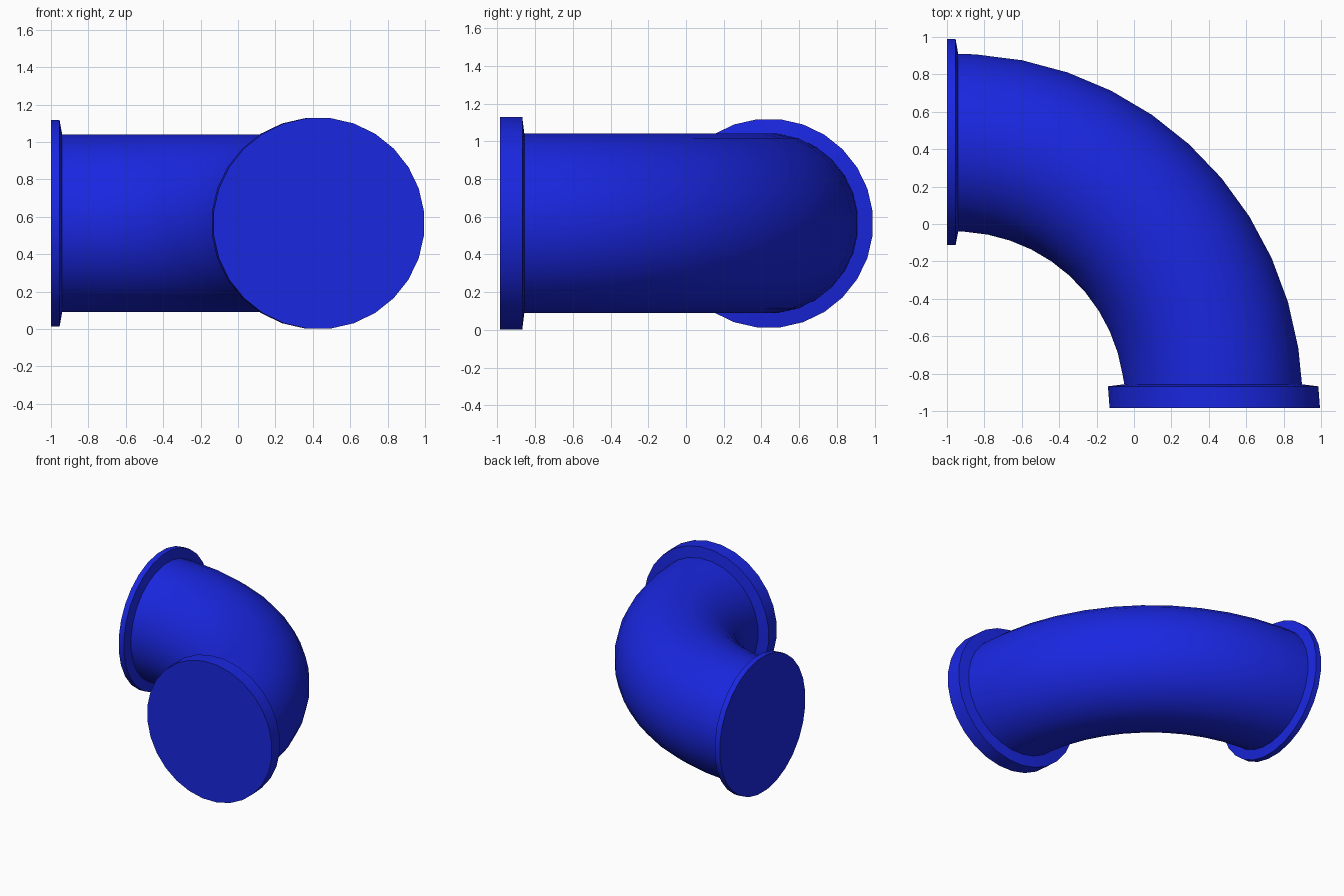
import bpy, bmesh
from math import sin, cos, pi, radians

if "Cube" in bpy.data.objects:
    bpy.data.objects.remove(bpy.data.objects["Cube"])

SIDES = 28
Z = 0.565                  # height of the pipe's centre line
CX, CY, R = -0.955, -0.945, 1.38   # bend centre and bend radius
TUBE = 0.478


def bend(deg):
    """Ring on the bend: centre x, centre y, facing angle, radius."""
    a = radians(deg)
    return (CX + R * sin(a), CY + R * cos(a), a, TUBE)


# flange at the left end, bend, flange at the front end
rings = [(-1.0, 0.438, 0, 0.555), (-0.954, 0.438, 0, 0.555), (-0.94, 0.435, 0, TUBE)]
rings += [bend(3.3 + 7.8 * i) for i in range(11)]
rings += [(0.423, -0.857, pi / 2, TUBE), (0.423, -0.868, pi / 2, 0.566),
          (0.432, -0.985, pi / 2, 0.566)]

# loft the rings into one skin
bm = bmesh.new()
loops = []
for x, y, a, r in rings:
    loop = []
    for k in range(SIDES):
        t = 2 * pi * (k + 0.5) / SIDES
        d = r * cos(t)
        loop.append(bm.verts.new((x + d * sin(a), y + d * cos(a), Z + r * sin(t))))
    loops.append(loop)
for p, q in zip(loops, loops[1:]):
    for k in range(SIDES):
        n = (k + 1) % SIDES
        bm.faces.new((p[k], p[n], q[n], q[k]))

# flat end caps
bm.faces.new(loops[0])
bm.faces.new(loops[-1])
bmesh.ops.recalc_face_normals(bm, faces=bm.faces)

mesh = bpy.data.meshes.new("pipe_elbow")
bm.to_mesh(mesh)
bm.free()
pipe = bpy.data.objects.new("pipe_elbow", mesh)
bpy.context.collection.objects.link(pipe)

# blue paint
mat = bpy.data.materials.new("blue_paint")
mat.diffuse_color = (0.01, 0.02, 0.75, 1)
mat.use_nodes = True
mat.node_tree.nodes["Principled BSDF"].inputs["Base Color"].default_value = mat.diffuse_color
mesh.materials.append(mat)

# smooth shading with sharp flange edges
bpy.context.view_layer.objects.active = pipe
pipe.select_set(True)
bpy.ops.object.shade_smooth_by_angle(angle=radians(40))
